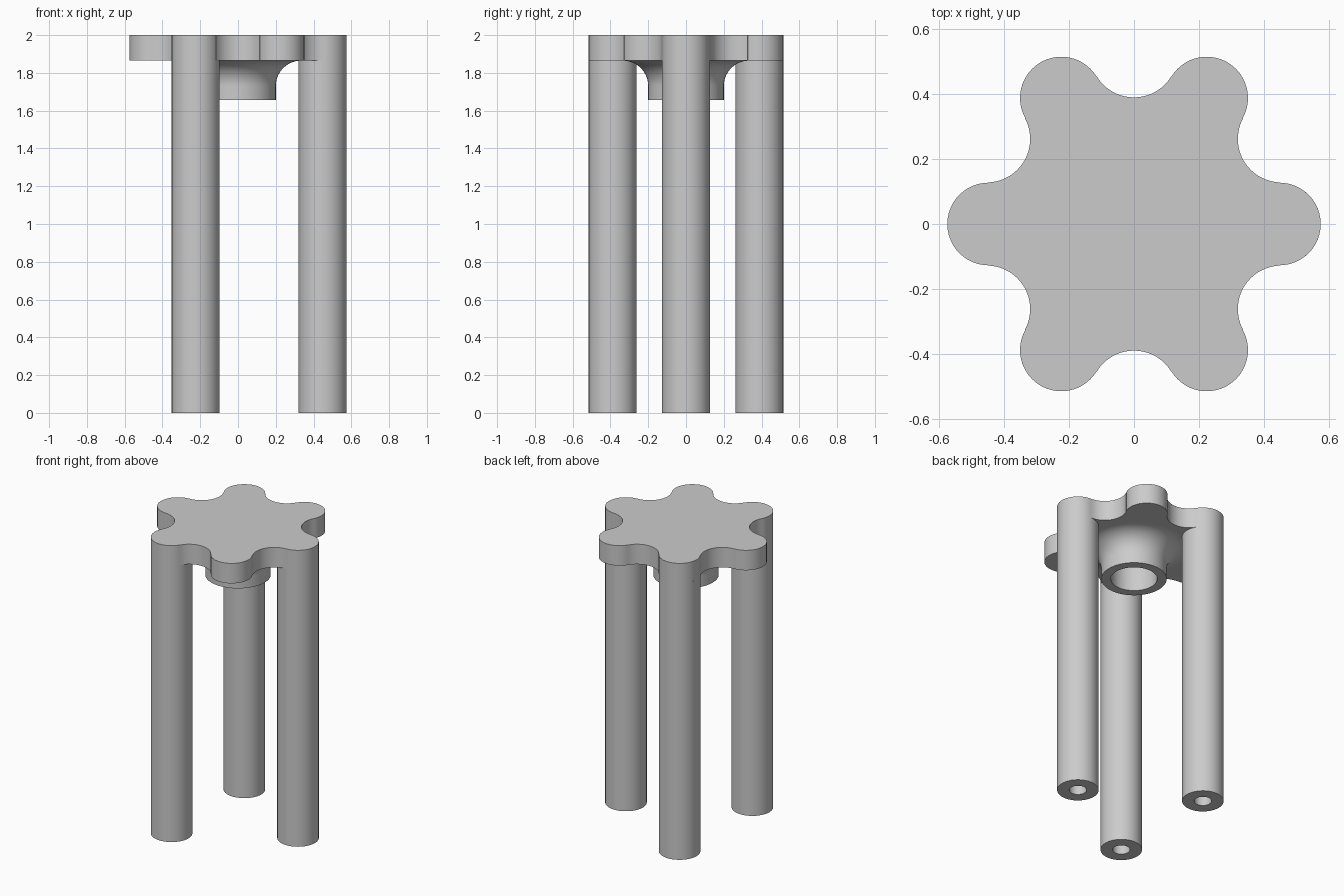
import bpy
import bmesh
from math import sin, cos, atan2, hypot, radians, pi

cube = bpy.data.objects.get("Cube")
if cube:
    bpy.data.objects.remove(cube)

TOP, UNDER, HUB_BASE = 2.0, 1.865, 1.657
LOBE_RADIUS, LOBE_RING = 0.127, 0.448
VALLEY_RADIUS, VALLEY_RING = 0.134, 0.524
LEG_BORE, HUB_RADIUS, HUB_BORE, FLARE = 0.053, 0.2, 0.142, 0.135

grey = bpy.data.materials.new("plain grey")
grey.use_nodes = True
colour = (0.6, 0.6, 0.6, 1)
grey.diffuse_color = colour
grey.node_tree.nodes["Principled BSDF"].inputs["Base Color"].default_value = colour


def finish(bm, name, location=(0, 0, 0)):
    bmesh.ops.recalc_face_normals(bm, faces=bm.faces)
    mesh = bpy.data.meshes.new(name)
    bm.to_mesh(mesh)
    bm.free()
    mesh.materials.append(grey)
    mesh.shade_smooth()
    mesh.set_sharp_from_angle(angle=radians(30))
    obj = bpy.data.objects.new(name, mesh)
    obj.location = location
    bpy.context.collection.objects.link(obj)
    return obj


def lathe(name, profile, location=(0, 0, 0), steps=72):
    """Spin a closed (radius, height) profile about z."""
    bm = bmesh.new()
    verts = [bm.verts.new((r, 0, z)) for r, z in profile]
    edges = [bm.edges.new(pair) for pair in zip(verts, verts[1:])]
    bmesh.ops.spin(bm, geom=verts + edges, cent=(0, 0, 0), axis=(0, 0, 1),
                   angle=2 * pi, steps=steps, use_duplicate=False)
    bmesh.ops.remove_doubles(bm, verts=bm.verts, dist=1e-5)
    return finish(bm, name, location)


def arc(cx, cy, radius, start, end, steps):
    return [(cx + radius * cos(start + (end - start) * i / steps),
             cy + radius * sin(start + (end - start) * i / steps))
            for i in range(steps + 1)]


# Six-lobed seat: convex lobe arcs joined by tangent concave arcs
half = pi / 6
vx, vy = VALLEY_RING * cos(half), VALLEY_RING * sin(half)
lobe_span = atan2(vy, vx - LOBE_RING)
valley_span = pi - lobe_span - half
valley_span = abs(lobe_span - half)
outline = []
for i in range(6):
    a = i * pi / 3
    outline += arc(LOBE_RING * cos(a), LOBE_RING * sin(a), LOBE_RADIUS,
                   a - lobe_span, a + lobe_span, 36)
    b = a + half
    outline += arc(VALLEY_RING * cos(b), VALLEY_RING * sin(b), VALLEY_RADIUS,
                   b + pi + valley_span, b + pi - valley_span, 24)

bm = bmesh.new()
base = bm.faces.new([bm.verts.new((x, y, UNDER)) for x, y in outline])
bmesh.ops.remove_doubles(bm, verts=bm.verts, dist=0.001)
base = bm.faces[:]
result = bmesh.ops.extrude_face_region(bm, geom=base, use_keep_orig=True)
raised = [g for g in result["geom"] if isinstance(g, bmesh.types.BMVert)]
bmesh.ops.translate(bm, verts=raised, vec=(0, 0, TOP - UNDER))
finish(bm, "seat")

# Flared hub with a blind bore beneath the seat
flare = arc(HUB_RADIUS + FLARE, UNDER - FLARE, FLARE, pi, pi / 2, 20)
lathe("hub", [(HUB_BORE, UNDER), (HUB_BORE, HUB_BASE), (HUB_RADIUS, HUB_BASE)] + flare)

# Three hollow legs under alternate lobes
for i, name in enumerate(("left_leg", "back_right_leg", "front_right_leg")):
    a = i * 2 * pi / 3
    lathe(name, [(LEG_BORE, UNDER), (LEG_BORE, 0), (LOBE_RADIUS, 0), (LOBE_RADIUS, UNDER)],
          (LOBE_RING * cos(a), LOBE_RING * sin(a), 0))
